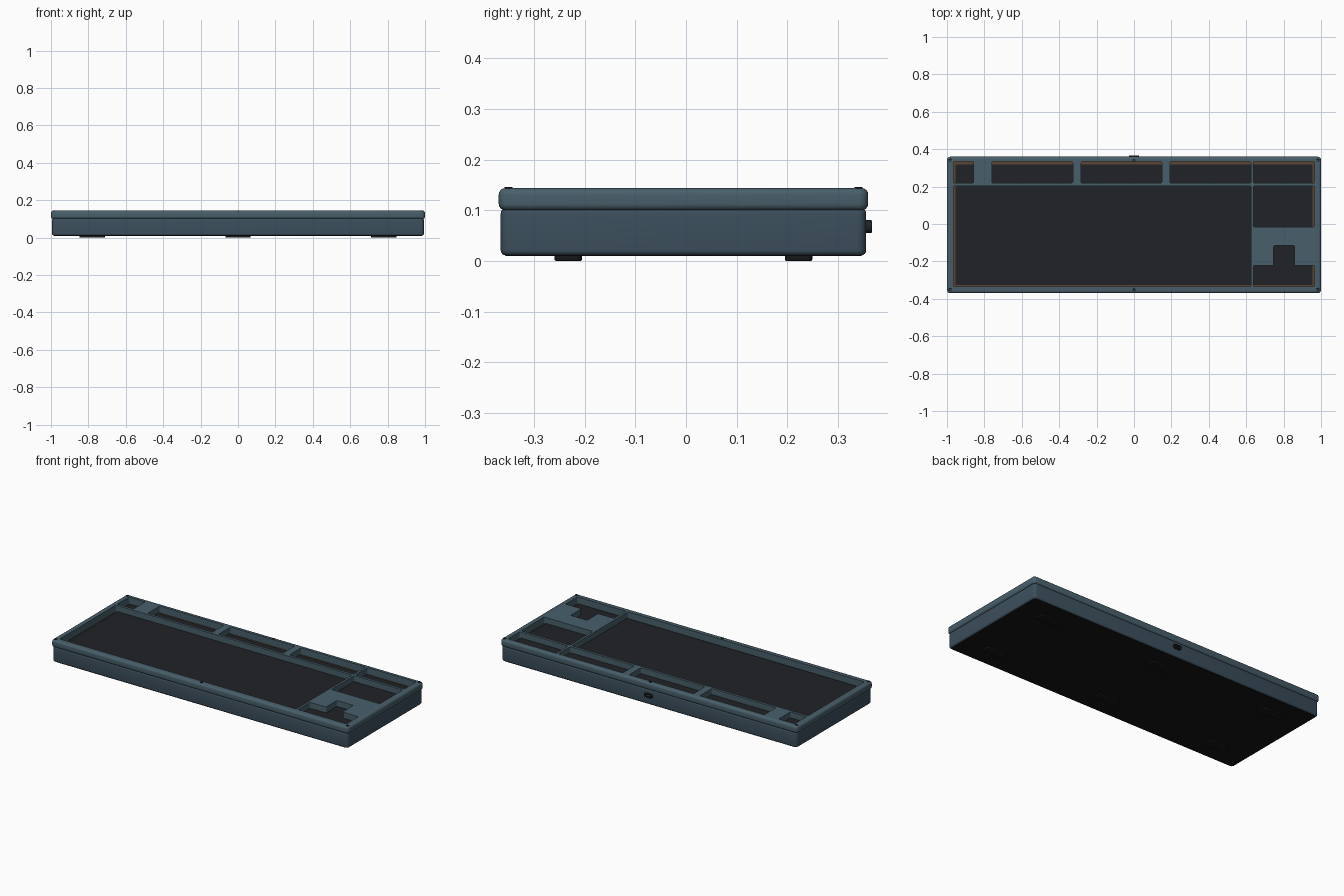
import bpy, bmesh, math

if "Cube" in bpy.data.objects:
    bpy.data.objects.remove(bpy.data.objects["Cube"])

YC = -0.005  # body centre line; the rear port shifts the overall centre


def material(name, rgb):
    m = bpy.data.materials.new(name)
    m.diffuse_color = (*rgb, 1)
    m.use_nodes = True
    m.node_tree.nodes["Principled BSDF"].inputs["Base Color"].default_value = m.diffuse_color
    return m


FRAME = material("frame_slate", (0.065, 0.115, 0.145))
CASE = material("case_blue", (0.045, 0.078, 0.108))
DARK = material("dark_plate", (0.015, 0.016, 0.019))
BLACK = material("black_rubber", (0.008, 0.008, 0.009))
BROWN = material("brown_gasket", (0.10, 0.06, 0.035))


def prism(name, pts, z0, z1, mat, corner=0.0, edge=0.0):
    """Extruded outline, with rounded vertical corners and then all edges."""
    bm = bmesh.new()
    face = bm.faces.new([bm.verts.new((x, y, z0)) for x, y in pts])
    top = bmesh.ops.extrude_face_region(bm, geom=[face])["geom"]
    bmesh.ops.translate(bm, vec=(0, 0, z1 - z0),
                        verts=[v for v in top if isinstance(v, bmesh.types.BMVert)])
    bmesh.ops.recalc_face_normals(bm, faces=bm.faces)
    if corner:
        upright = [e for e in bm.edges if abs(e.verts[0].co.z - e.verts[1].co.z) > 1e-5]
        bmesh.ops.bevel(bm, geom=upright, offset=corner, segments=4, profile=0.5, affect='EDGES')
    if edge:
        rim = [e for e in bm.edges if abs(e.verts[0].co.z - e.verts[1].co.z) < 1e-5]
        bmesh.ops.bevel(bm, geom=rim, offset=edge, segments=4, profile=0.5, affect='EDGES')
    me = bpy.data.meshes.new(name)
    bm.to_mesh(me)
    bm.free()
    ob = bpy.data.objects.new(name, me)
    bpy.context.collection.objects.link(ob)
    if mat:
        me.materials.append(mat)
    return ob


def rect(x0, x1, y0, y1):
    return [(x0, y0), (x1, y0), (x1, y1), (x0, y1)]


def body(hx, hy):
    return rect(-hx, hx, YC - hy, YC + hy)


def smooth(ob):
    bpy.ops.object.select_all(action='DESELECT')
    bpy.context.view_layer.objects.active = ob
    ob.select_set(True)
    bpy.ops.object.shade_smooth_by_angle(angle=math.radians(35))


def cut(target, cutters):
    bpy.context.view_layer.update()
    for c in cutters:
        m = target.modifiers.new("cut", 'BOOLEAN')
        m.operation, m.solver, m.object = 'DIFFERENCE', 'EXACT', c
        bpy.context.view_layer.objects.active = target
        bpy.ops.object.modifier_apply(modifier=m.name)
        bpy.data.objects.remove(c)


# Top frame with key cluster openings
frame = prism("top_frame", body(1.0, 0.365), 0.1, 0.144, FRAME, 0.018, 0.013)
openings = [
    rect(-0.965, -0.857, 0.22, 0.333),
    rect(-0.76, -0.327, 0.22, 0.333),
    rect(-0.283, 0.149, 0.22, 0.333),
    rect(0.192, 0.625, 0.22, 0.333),
    rect(0.639, 0.965, 0.22, 0.333),
    rect(-0.965, 0.625, -0.335, 0.204),
    rect(0.639, 0.965, -0.015, 0.204),
    [(0.639, -0.335), (0.965, -0.335), (0.965, -0.221), (0.858, -0.221),
     (0.858, -0.116), (0.747, -0.116), (0.747, -0.221), (0.639, -0.221)],
]
cut(frame, [prism("opening_cutter", p, 0.05, 0.2, None, 0.006) for p in openings])
smooth(frame)

# Lower case: a hollow tray
case = prism("lower_case", body(0.994, 0.361), 0.011, 0.104, CASE, 0.018, 0.01)
cut(case, [prism("cavity_cutter", body(0.975, 0.342), 0.03, 0.15, None, 0.006)])
smooth(case)

# Bottom cover, gasket and switch plate
smooth(prism("bottom_cover", body(0.985, 0.352), 0.0095, 0.02, BLACK, 0.015))
prism("gasket", body(0.976, 0.343), 0.09, 0.103, BROWN)
prism("switch_plate", body(0.955, 0.322), 0.092, 0.108, DARK, 0.004)

# Rubber feet
for x in (-0.78, 0, 0.78):
    for s in (-1, 1):
        y = YC + s * 0.2275
        smooth(prism("rubber_foot", rect(x - 0.068, x + 0.068, y - 0.027, y + 0.027),
                     0, 0.014, BLACK, 0.01, 0.003))

# Screws with hexagonal sockets
for x in (-0.983, 0, 0.983):
    for s in (-1, 1):
        y = YC + s * 0.346
        ring = [(x + 0.008 * math.cos(a * math.tau / 20), y + 0.008 * math.sin(a * math.tau / 20))
                for a in range(20)]
        screw = prism("screw", ring, 0.13, 0.1465, BLACK, 0, 0.0015)
        hexa = [(x + 0.004 * math.cos(a * math.tau / 6), y + 0.004 * math.sin(a * math.tau / 6))
                for a in range(6)]
        cut(screw, [prism("socket_cutter", hexa, 0.1435, 0.16, None)])
        smooth(screw)

# Rear cable port: rounded collar, modelled flat and turned to face the back
port = prism("cable_port", rect(-0.026, 0.026, -0.0125, 0.0125), -0.02, 0.0115, DARK, 0.011, 0.002)
cut(port, [prism("port_cutter", rect(-0.019, 0.019, -0.006, 0.006), -0.012, 0.03, None, 0.005)])
port.rotation_euler = (-math.pi / 2, 0, 0)
port.location = (0, 0.356, 0.068)
smooth(port)
